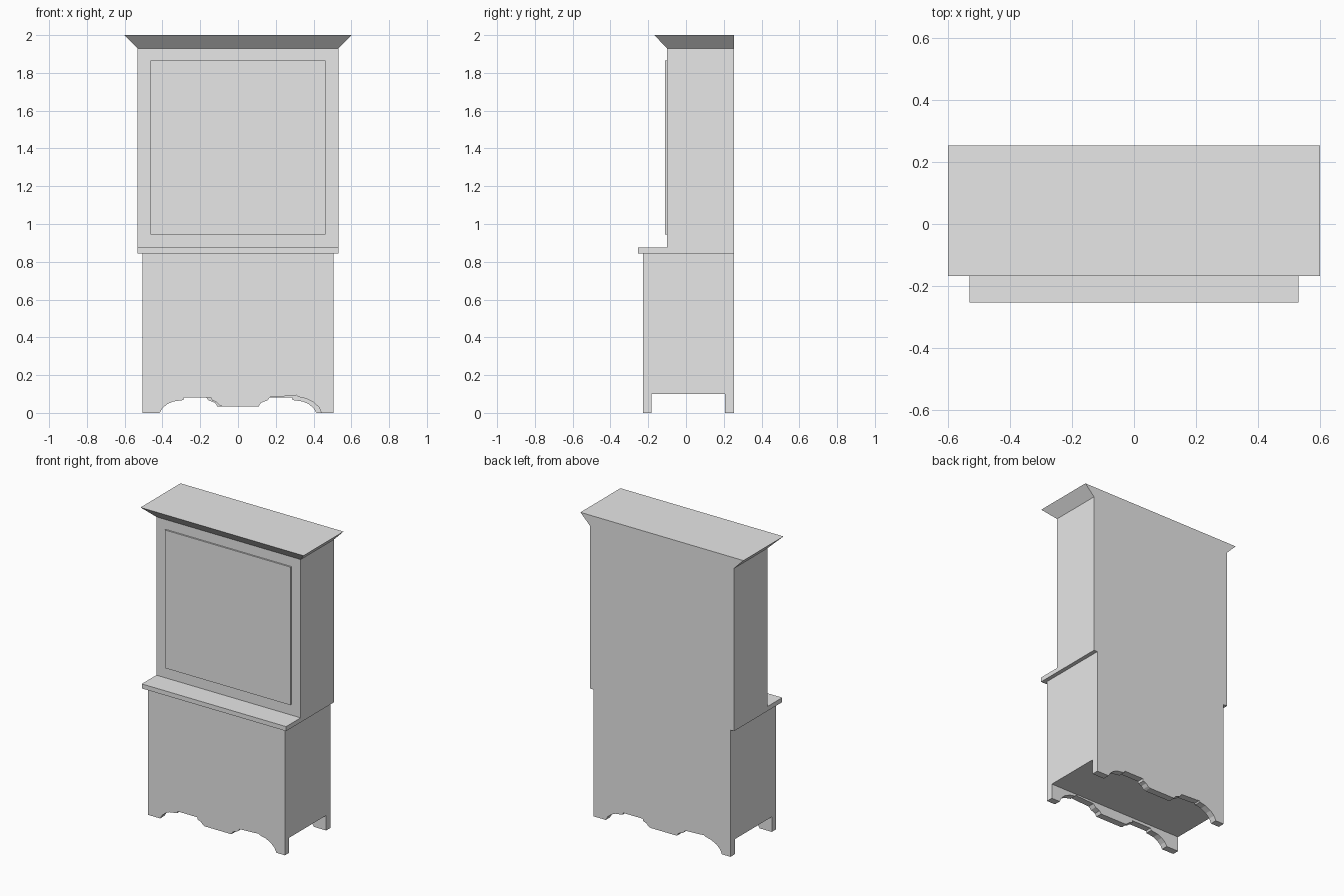
import bpy
import bmesh

if "Cube" in bpy.data.objects:
    bpy.data.objects.remove(bpy.data.objects["Cube"])

paint = bpy.data.materials.new("plain_grey")
paint.diffuse_color = (0.8, 0.8, 0.8, 1)
paint.use_nodes = True
paint.node_tree.nodes["Principled BSDF"].inputs["Base Color"].default_value = paint.diffuse_color
BACK = 0.253


def finish(name, bm):
    bmesh.ops.recalc_face_normals(bm, faces=bm.faces)
    mesh = bpy.data.meshes.new(name)
    bm.to_mesh(mesh)
    bm.free()
    mesh.materials.append(paint)
    obj = bpy.data.objects.new(name, mesh)
    bpy.context.collection.objects.link(obj)
    return obj


def block(name, half_x, y0, y1, z0, z1, flare_x=0, flare_front=0):
    """Box whose top can spread outwards at the sides and front."""
    bm = bmesh.new()
    bmesh.ops.create_cube(bm, size=1)
    for v in bm.verts:
        top = v.co.z > 0
        front = v.co.y < 0
        side = 1 if v.co.x > 0 else -1
        v.co.x = side * (half_x + (flare_x if top else 0))
        v.co.y = (y0 - (flare_front if top else 0)) if front else y1
        v.co.z = z1 if top else z0
    return finish(name, bm)


def apron(name, outline, y0, y1, flip=1):
    """Scalloped board extruded through its thickness."""
    bm = bmesh.new()
    face = bm.faces.new([bm.verts.new((flip * x, y0, z)) for x, z in outline])
    out = bmesh.ops.extrude_face_region(bm, geom=[face])
    moved = [g for g in out["geom"] if isinstance(g, bmesh.types.BMVert)]
    bmesh.ops.translate(bm, verts=moved, vec=(0, y1 - y0, 0))
    return finish(name, bm)


# Cabinet bodies, counter slab, cornice and raised front panel
block("lower_cabinet", 0.505, -0.227, BACK, 0.1, 0.845)
block("counter", 0.532, -BACK, BACK, 0.845, 0.875)
block("upper_cabinet", 0.532, -0.1, BACK, 0.875, 1.93)
block("cornice", 0.532, -0.1, BACK, 1.93, 2.0, 0.069, 0.068)
block("door_panel", 0.463, -0.11, -0.1, 0.945, 1.865)

# Scalloped foot boards, the rear one turned end for end
scallop = [
    (-0.505, 0.1), (-0.505, 0), (-0.415, 0), (-0.4, 0.025), (-0.375, 0.046),
    (-0.345, 0.06), (-0.29, 0.068), (-0.285, 0.081), (-0.142, 0.081),
    (-0.138, 0.066), (-0.115, 0.058), (-0.1, 0.042), (-0.085, 0.035),
    (0.11, 0.035), (0.122, 0.054), (0.155, 0.066), (0.172, 0.085),
    (0.29, 0.09), (0.31, 0.094), (0.317, 0.085), (0.36, 0.076),
    (0.4, 0.056), (0.428, 0.03), (0.442, 0), (0.505, 0), (0.505, 0.1),
]
apron("front_foot_board", scallop, -0.227, -0.182)
apron("rear_foot_board", scallop, 0.207, BACK, -1)
